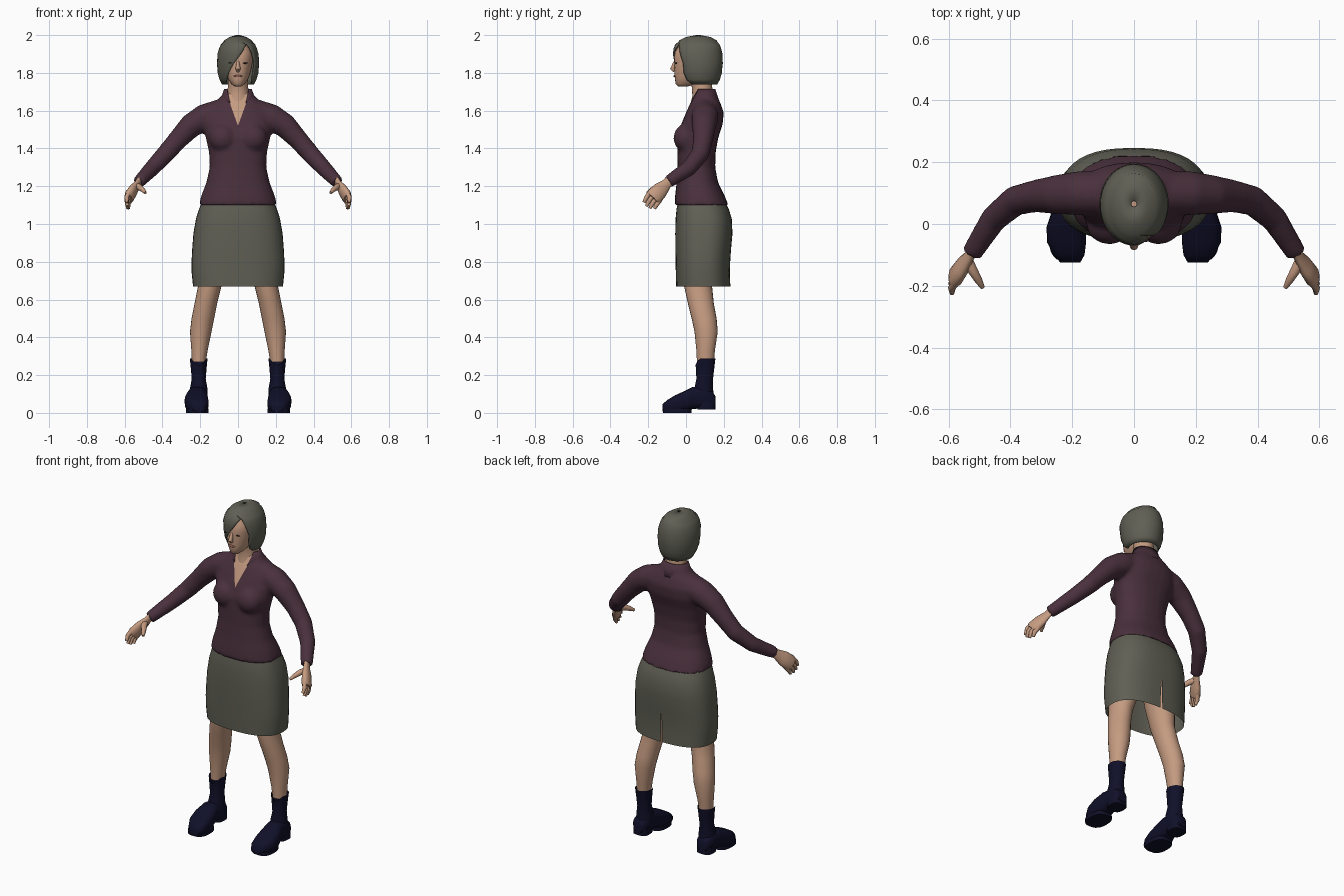
import bpy, bmesh, math
from mathutils import Vector as V

if "Cube" in bpy.data.objects:
    bpy.data.objects.remove(bpy.data.objects["Cube"])


def material(name, r, g, b):
    m = bpy.data.materials.new(name)
    m.use_nodes = True
    m.diffuse_color = (r, g, b, 1)
    m.node_tree.nodes["Principled BSDF"].inputs["Base Color"].default_value = (r, g, b, 1)
    return m


SKIN = material("skin", .56, .33, .22)
PLUM = material("plum knit", .068, .03, .046)
GREY = material("warm grey", .115, .115, .09)
NAVY = material("navy leather", .005, .005, .022)
LIPS = material("lips", .36, .15, .12)
DARK = material("dark eye", .03, .02, .02)


def ring(c, u, v, n=24, p=2.0, a0=0.0, a1=None):
    """Superellipse around c; an a1 makes it an open arc."""
    pts = []
    for i in range(n):
        a = a0 + (2 * math.pi * i / n if a1 is None else (a1 - a0) * i / (n - 1))
        s, k = math.sin(a), -math.cos(a)
        pts.append(V(c) + V(u) * math.copysign(abs(s) ** (2 / p), s)
                   + V(v) * math.copysign(abs(k) ** (2 / p), k))
    return pts


def level(z, front, back, half, x=0, **kw):
    return ring((x, (front + back) / 2, z), (half, 0, 0), (0, (back - front) / 2, 0), **kw)


def tube(points, radii, flat=1.0, side=(0, 1, 0), n=16):
    """Rings along a path; flat squashes them across the side direction."""
    pts, rings = [V(q) for q in points], []
    for i, q in enumerate(pts):
        d = (pts[min(i + 1, len(pts) - 1)] - pts[max(i - 1, 0)]).normalized()
        v = (V(side) - d * d.dot(V(side))).normalized()
        rings.append(ring(q, v.cross(d) * radii[i] * flat, v * radii[i], n))
    return rings


def add_loft(bm, rings, closed=True, caps=True):
    rows = [[bm.verts.new(q) for q in r] for r in rings]
    n = len(rows[0])
    for a, b in zip(rows, rows[1:]):
        for i in range(n if closed else n - 1):
            j = (i + 1) % n
            bm.faces.new((a[i], a[j], b[j], b[i]))
    if caps and closed:
        bm.faces.new(rows[0][::-1])
        bm.faces.new(rows[-1])


def finish(name, bm, mat, mirror=False, angle=50):
    bmesh.ops.remove_doubles(bm, verts=bm.verts, dist=.0002)
    bmesh.ops.recalc_face_normals(bm, faces=bm.faces)
    me = bpy.data.meshes.new(name)
    bm.to_mesh(me)
    bm.free()
    ob = bpy.data.objects.new(name, me)
    bpy.context.collection.objects.link(ob)
    me.materials.append(mat)
    if mirror:
        ob.modifiers.new("Mirror", 'MIRROR')
    bpy.ops.object.select_all(action='DESELECT')
    ob.select_set(True)
    bpy.context.view_layer.objects.active = ob
    bpy.ops.object.shade_smooth_by_angle(angle=math.radians(angle))
    return ob


def loft(name, rings, mat, mirror=False, closed=True, caps=True, angle=50):
    bm = bmesh.new()
    add_loft(bm, rings, closed, caps)
    return finish(name, bm, mat, mirror, angle)


def blob(bm, c, size):
    made = bmesh.ops.create_uvsphere(bm, u_segments=16, v_segments=10, radius=1)["verts"]
    for q in made:
        q.co = V(c) + V(a * b for a, b in zip(q.co, size))


# Sweater: torso, bust and sleeves fused into one skin
bm = bmesh.new()
add_loft(bm, [level(z, f, b, h, p=2.3) for z, f, b, h in (
    (1.10, -.062, .225, .208), (1.15, -.058, .205, .195), (1.22, -.05, .17, .168),
    (1.30, -.045, .155, .150), (1.38, -.045, .157, .154), (1.46, -.045, .172, .172),
    (1.53, -.025, .195, .185), (1.59, .0, .2, .175), (1.635, .02, .185, .14),
    (1.665, .035, .17, .1), (1.70, .045, .155, .073))])
for s in (1, -1):
    blob(bm, (s * .08, .0, 1.455), (.075, .067, .075))
    add_loft(bm, tube([(s * x, y, z) for x, y, z in (
        (.10, .10, 1.59), (.18, .10, 1.562), (.25, .095, 1.52), (.32, .09, 1.445),
        (.385, .075, 1.37), (.455, .015, 1.295), (.525, -.095, 1.222))],
        (.07, .072, .064, .053, .049, .043, .034)))
sweater = finish("sweater", bm, PLUM)
mod = sweater.modifiers.new("Fuse", 'REMESH')
mod.mode, mod.voxel_size, mod.use_smooth_shade = 'VOXEL', .011, True
soft = sweater.modifiers.new("Soften", 'SMOOTH')
soft.factor, soft.iterations = .5, 6
for m in ("Fuse", "Soften"):
    bpy.ops.object.modifier_apply(modifier=m)

# Open neckline: cut a V and show the chest
SLOPE, LOW = .36, 1.52
sweater.data.materials.clear()
sweater.data.materials.append(PLUM)
sweater.data.materials.append(SKIN)
bm = bmesh.new()
bm.from_mesh(sweater.data)
for s in (1, -1):
    part = [f for f in bm.faces if f.calc_center_median().z > 1.48 and f.calc_center_median().y < .08]
    geom = part + list({e for f in part for e in f.edges}) + list({q for f in part for q in f.verts})
    bmesh.ops.bisect_plane(bm, geom=geom, plane_co=(0, 0, LOW), plane_no=(s, 0, -SLOPE))
for f in bm.faces:
    c = f.calc_center_median()
    opening = c.y < .08 and abs(c.x) < SLOPE * (c.z - LOW)
    f.material_index = int(opening or (c.z > 1.685 and f.normal.z > .8))
bm.to_mesh(sweater.data)
bm.free()

# Stand collar, open at the front
collar = loft("collar", [level(z, f, b, h, a0=g, a1=2 * math.pi - g) for z, f, b, h, g in (
    (1.64, .02, .182, .115, .36), (1.675, .028, .168, .088, .62), (1.715, .04, .155, .073, .95))],
    PLUM, closed=False)
collar.modifiers.new("Thickness", 'SOLIDIFY').thickness = .006

# Skirt with a wedge slit at the back
rings = []
for z, f, b, h in ((.668, -.052, .235, .238), (.74, -.054, .232, .245), (.80, -.055, .234, .246),
                   (.86, -.056, .238, .243), (.95, -.057, .246, .236), (1.03, -.055, .242, .222),
                   (1.08, -.05, .226, .206), (1.13, -.04, .2, .185)):
    gap = max(0, .86 - z) * .28
    rings.append(level(z, f, b, h, n=41, p=2.5, a0=math.pi + gap ** 1.5, a1=3 * math.pi - gap ** 1.5))
loft("skirt", rings, GREY, closed=False)

# Legs
loft("legs", [level(z, f, b, h, x) for z, x, f, b, h in (
    (.27, .207, .058, .148, .037), (.33, .204, .055, .153, .043), (.43, .197, .045, .168, .057),
    (.50, .186, .03, .162, .06), (.58, .17, .01, .147, .06), (.67, .15, -.01, .138, .062),
    (.80, .125, -.02, .16, .08), (.98, .1, -.02, .18, .09))], SKIN, mirror=True)

# Boots: shaft with a dipped front rim, shoe lofted heel to toe, heel block
shaft = [level(z, f, b, h, .208) for z, f, b, h in (
    (.08, .03, .148, .046), (.13, .045, .143, .046), (.18, .055, .143, .037),
    (.24, .052, .15, .042), (.288, .05, .156, .047))]
for q in shaft[-1]:
    q.z -= .035 * max(0, (.08 - q.y) / .03) ** 2
loft("boot_shafts", shaft, NAVY, mirror=True, caps=False)
loft("shoes", [ring((x, y, (a + b) / 2), (h, 0, 0), (0, 0, (b - a) / 2), 20, 2.8)
               for y, x, h, a, b in (
    (.157, .213, .028, .035, .085), (.14, .213, .042, .03, .115), (.09, .213, .048, .025, .135),
    (.035, .216, .052, .02, .138), (-.01, .22, .063, .008, .115), (-.06, .218, .063, .004, .092),
    (-.1, .21, .05, .003, .068), (-.125, .206, .032, .008, .045))], NAVY, mirror=True)
loft("soles", [level(z, -.122, .03, .06, .215, p=2.6) for z in (0, .022)], NAVY, mirror=True, angle=30)
loft("boot_heels", [level(z, .06, .155, .047, .213, p=3) for z in (.018, .06)], NAVY, mirror=True, angle=30)

# Hands: palm, four fingers and a thumb
WIDE = V((.1, -.72, .6)).normalized()
bm = bmesh.new()
add_loft(bm, tube([(.515, -.075, 1.24), (.532, -.105, 1.21), (.553, -.135, 1.18), (.576, -.168, 1.145),
                   (.581, -.177, 1.135)], (.027, .028, .042, .046, .038), .55, WIDE))
for k, length in zip((-1.5, -.5, .5, 1.5), (.8, 1, 1.05, .95)):
    base = V((.572, -.162, 1.15)) + WIDE * k * .022
    path = [base + V(d) * length for d in ((0, 0, 0), (.015, -.022, -.03), (.014, -.038, -.06))]
    add_loft(bm, tube(path, (.0135, .0125, .008), 1, WIDE, 8))
add_loft(bm, tube([(.54, -.115, 1.2), (.522, -.15, 1.195), (.503, -.182, 1.18), (.49, -.205, 1.165)],
                  (.02, .018, .014, .008), .9, WIDE, 10))
finish("hands", bm, SKIN, mirror=True)

# Neck and head
loft("neck", [level(z, f, b, h) for z, f, b, h in (
    (1.62, .02, .15, .07), (1.68, .034, .145, .06), (1.73, .03, .138, .053), (1.80, .01, .14, .055))], SKIN)
loft("head", [level(z, f, b, h, p=2.2) for z, f, b, h in (
    (1.728, -.042, .01, .018), (1.74, -.054, .05, .034), (1.765, -.058, .1, .052),
    (1.79, -.062, .13, .063), (1.83, -.061, .15, .073), (1.87, -.064, .16, .08),
    (1.91, -.06, .155, .08), (1.955, -.03, .13, .055))], SKIN)
loft("nose", tube([(0, -.055, 1.868), (0, -.064, 1.845), (0, -.071, 1.822), (0, -.06, 1.808)],
                  (.006, .009, .014, .008), 1, (1, 0, 0), 10), SKIN)
bm = bmesh.new()
blob(bm, (0, -.06, 1.783), (.024, .006, .006))
finish("mouth", bm, LIPS)
bm = bmesh.new()
blob(bm, (.036, -.053, 1.852), (.015, .005, .004))
finish("eyes", bm, DARK, mirror=True)

# Bob haircut: one shell with a slanted opening under a swept fringe
rings = []
for z, f, b, h, right, left in (
        (1.738, -.01, .165, .085, -.066, .072), (1.765, -.035, .18, .098, -.06, .074),
        (1.80, -.052, .19, .108, -.05, .08), (1.85, -.064, .195, .112, -.022, .087),
        (1.90, -.07, .193, .109, .016, .077), (1.93, -.066, .186, .1, .034, .064),
        (1.95, -.058, .178, .091, .045, .05), (1.972, -.035, .163, .073, .0, .0),
        (1.99, .0, .13, .045, 0, 0), (2.0, .055, .075, .01, 0, 0)):
    rings.append(level(z, f, b, h, n=40, a0=math.asin(left / h), a1=2 * math.pi + math.asin(right / h)))
hair = loft("hair", rings, GREY, closed=False)
hair.modifiers.new("Thickness", 'SOLIDIFY').thickness = .007
